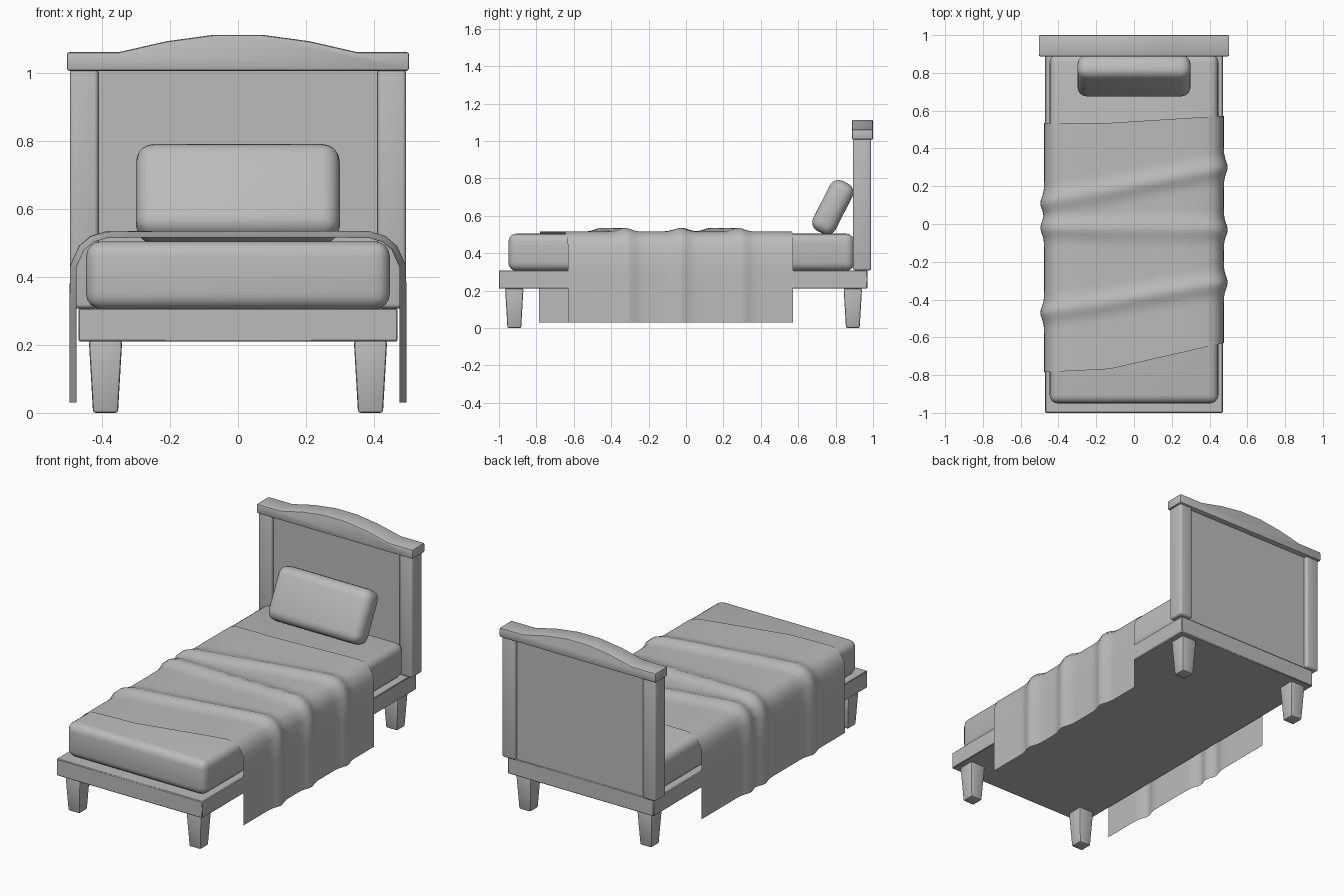
import bpy, bmesh, math
from mathutils import Vector

cube = bpy.data.objects.get("Cube")
if cube:
    bpy.data.objects.remove(cube, do_unlink=True)

grey = bpy.data.materials.new("plain grey")
grey.use_nodes = True
COLOUR = (0.5, 0.5, 0.5, 1)
grey.diffuse_color = COLOUR
grey.node_tree.nodes["Principled BSDF"].inputs["Base Color"].default_value = COLOUR


def finish(name, bm, bevel=0, segments=2, angle=40):
    """Turn a bmesh into a shaded object with optional rounded edges."""
    bmesh.ops.recalc_face_normals(bm, faces=bm.faces)
    mesh = bpy.data.meshes.new(name)
    bm.to_mesh(mesh)
    bm.free()
    mesh.materials.append(grey)
    obj = bpy.data.objects.new(name, mesh)
    bpy.context.collection.objects.link(obj)
    bpy.context.view_layer.objects.active = obj
    for other in bpy.context.selected_objects:
        other.select_set(False)
    obj.select_set(True)
    if bevel:
        mod = obj.modifiers.new("Rounded edges", 'BEVEL')
        mod.width, mod.segments = bevel, segments
        mod.limit_method = 'ANGLE'
        mod.angle_limit = math.radians(30)
        bpy.ops.object.modifier_apply(modifier=mod.name)
    bpy.ops.object.shade_smooth_by_angle(angle=math.radians(angle))
    return obj


def box(name, low, high, bevel=0, segments=2, taper=1):
    """Box between two corners; taper shrinks its lower end."""
    low, high = Vector(low), Vector(high)
    size, mid = high - low, (low + high) / 2
    bm = bmesh.new()
    bmesh.ops.create_cube(bm, size=1)
    for v in bm.verts:
        k = taper if v.co.z < 0 else 1
        v.co = mid + Vector((v.co.x * size.x * k, v.co.y * size.y * k, v.co.z * size.z))
    return finish(name, bm, bevel, segments)


# Base and mattress
box("bed_base", (-0.47, -1, 0.21), (0.47, 0.97, 0.308), 0.004, 1)
box("mattress", (-0.447, -0.95, 0.305), (0.447, 0.9, 0.505), 0.045, 4)

# Tapered legs and headboard posts
for side, x in (("left", 1), ("right", -1)):
    for end, y in (("front", -0.918), ("back", 0.892)):
        box(f"{end}_{side}_leg", (x * 0.39 - 0.049, y - 0.049, 0),
            (x * 0.39 + 0.049, y + 0.049, 0.212), 0.008, 2, 0.75)
    box(f"headboard_{side}_post", (x * 0.453 - 0.042, 0.893, 0.308),
        (x * 0.453 + 0.042, 0.99, 1.012), 0.012, 3)

box("headboard_panel", (-0.42, 0.915, 0.308), (0.42, 0.968, 1.012))

# Headboard cap: arched outline, extruded in depth
half = [(0.07, 1.113), (0.21, 1.094), (0.35, 1.062), (0.504, 1.062), (0.504, 1.007)]
outline = [(-x, z) for x, z in reversed(half)] + half
bm = bmesh.new()
face = bm.faces.new([bm.verts.new((x, 0.887, z)) for x, z in outline])
out = bmesh.ops.extrude_face_region(bm, geom=[face])
bmesh.ops.translate(bm, vec=(0, 0.113, 0),
                    verts=[g for g in out["geom"] if isinstance(g, bmesh.types.BMVert)])
finish("headboard_cap", bm, 0.008, 2)

# Pillow: softly bulged slab leaning on the headboard
bm = bmesh.new()
bmesh.ops.create_cube(bm, size=1)
for v in bm.verts:
    v.co = Vector((v.co.x * 0.6, v.co.y * 0.135, v.co.z * 0.3))
pillow = finish("pillow", bm, 0.052, 4)
pillow.location = (0, 0.785, 0.645)
pillow.rotation_euler.x = math.radians(-27)

# Blanket: draped cross-section swept along the bed, with slanting folds
drape = [(0, 0.516), (0.13, 0.516), (0.26, 0.516), (0.385, 0.515), (0.425, 0.503),
         (0.452, 0.48), (0.475, 0.43), (0.476, 0.3), (0.476, 0.16), (0.476, 0.03)]
section = [Vector((-x, z)) for x, z in reversed(drape[1:])] + [Vector(p) for p in drape]
folds = [(0.11, 0.3), (-0.02, -0.03), (-0.47, -0.31)]   # y at the right and left side


def blend(x, right, middle, left):
    """Edge position across the bed, bent at x = -0.13."""
    if x < -0.13:
        return right + (middle - right) * (x + 0.476) / 0.346
    return middle + (left - middle) * (x + 0.13) / 0.606


ROWS = 64
bm = bmesh.new()
grid = []
for i, p in enumerate(section):
    before, after = section[max(i - 1, 0)], section[min(i + 1, len(section) - 1)]
    t = (after - before).normalized()
    normal = Vector((-t.y, t.x))
    start, stop = blend(p.x, -0.785, -0.768, -0.63), blend(p.x, 0.535, 0.535, 0.573)
    row = []
    for j in range(ROWS + 1):
        y = start + (stop - start) * j / ROWS
        lift = 0
        for a, b in folds:
            centre = a + (b - a) * (p.x / 0.476 + 1) / 2
            lift = max(lift, 0.02 * math.exp(-((y - centre) / 0.045) ** 2))
        if i in (0, len(section) - 1):
            normal = Vector((math.copysign(1, p.x), 0))
        q = p + normal * lift
        row.append(bm.verts.new((q.x, y, q.y)))
    grid.append(row)
for a, b in zip(grid, grid[1:]):
    for j in range(ROWS):
        bm.faces.new((a[j], b[j], b[j + 1], a[j + 1]))
finish("blanket", bm, angle=60)
